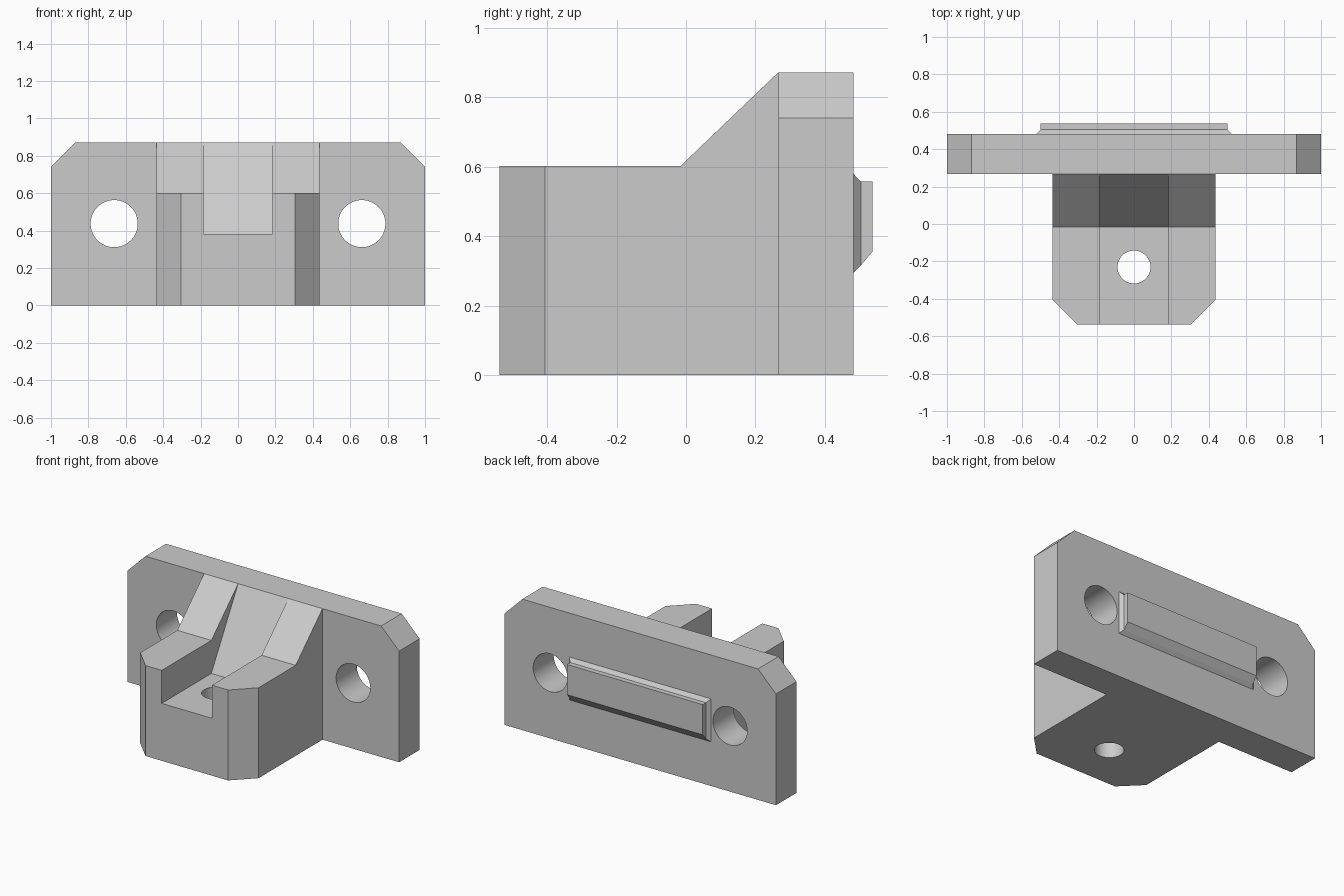
import bpy, bmesh
from mathutils import Vector

cube = bpy.data.objects.get("Cube")
if cube:
    bpy.data.objects.remove(cube, do_unlink=True)

grey = bpy.data.materials.new("light grey")
grey.use_nodes = True
grey.diffuse_color = (0.6, 0.6, 0.6, 1)
grey.node_tree.nodes["Principled BSDF"].inputs["Base Color"].default_value = (0.6, 0.6, 0.6, 1)


def finish(name, bm):
    bmesh.ops.recalc_face_normals(bm, faces=bm.faces)
    mesh = bpy.data.meshes.new(name)
    bm.to_mesh(mesh)
    bm.free()
    mesh.materials.append(grey)
    obj = bpy.data.objects.new(name, mesh)
    bpy.context.collection.objects.link(obj)
    return obj


def prism(name, outline, direction):
    """Extrude a planar outline along a direction."""
    bm = bmesh.new()
    face = bm.faces.new([bm.verts.new(p) for p in outline])
    result = bmesh.ops.extrude_face_region(bm, geom=[face], use_keep_orig=True)
    moved = [v for v in result["geom"] if isinstance(v, bmesh.types.BMVert)]
    bmesh.ops.translate(bm, verts=moved, vec=Vector(direction))
    return finish(name, bm)


def side_prism(name, profile, half_width):
    return prism(name, [(-half_width, y, z) for y, z in profile], (2 * half_width, 0, 0))


def drill(name, location, radius, along_y=False):
    bpy.ops.mesh.primitive_cylinder_add(
        vertices=64, radius=radius, depth=2, location=location,
        rotation=(1.5707963 if along_y else 0, 0, 0))
    obj = bpy.context.object
    obj.name = name
    obj.data.materials.append(grey)
    return obj


def combine(target, other, operation):
    other.hide_render = True
    mod = target.modifiers.new(operation.title(), "BOOLEAN")
    mod.operation, mod.solver, mod.object = operation, "EXACT", other
    bpy.context.view_layer.objects.active = target
    bpy.ops.object.modifier_apply(modifier=mod.name)
    bpy.data.objects.remove(other, do_unlink=True)


FRONT, PLATE_FRONT, PLATE_BACK = -0.538, 0.266, 0.482
TOP, SHELF, SLOT_FLOOR, RAMP_START = 0.872, 0.602, 0.382, -0.016
CHAMFER = 0.132

# Mounting plate with clipped upper corners
plate_outline = [(-1, 0), (1, 0), (1, TOP - CHAMFER), (1 - CHAMFER, TOP),
                 (CHAMFER - 1, TOP), (-1, TOP - CHAMFER)]
bracket = prism("bracket", [(x, PLATE_FRONT, z) for x, z in plate_outline],
                (0, PLATE_BACK - PLATE_FRONT, 0))

# Projecting block with a ramp up to the plate
inside = PLATE_FRONT + 0.1
block = side_prism("block", [(FRONT, 0), (inside, 0), (inside, TOP), (PLATE_FRONT, TOP),
                             (RAMP_START, SHELF), (FRONT, SHELF)], 0.436)
bm = bmesh.new()
bm.from_mesh(block.data)
front_corners = [e for e in bm.edges if all(v.co.y < FRONT + 0.01 for v in e.verts)
                 and abs(e.verts[0].co.x - e.verts[1].co.x) < 0.01]
bmesh.ops.bevel(bm, geom=front_corners, offset=CHAMFER, segments=1, affect="EDGES")
bm.to_mesh(block.data)
bm.free()

# Slot with its own steeper ramp
slot = side_prism("slot_cutter", [(-0.8, SLOT_FLOOR), (RAMP_START, SLOT_FLOOR),
                                  (PLATE_FRONT, TOP), (PLATE_FRONT, 1.1), (-0.8, 1.1)], 0.185)
combine(block, slot, "DIFFERENCE")
combine(bracket, block, "UNION")

# Screw holes
for x in (-0.662, 0.662):
    combine(bracket, drill("plate_hole", (x, 0.4, 0.437), 0.126, True), "DIFFERENCE")
combine(bracket, drill("slot_hole", (0, -0.23, 0), 0.088), "DIFFERENCE")

# Locating ridge on the back: flared foot, then a chamfered lower edge
bm = bmesh.new()
rings = []
for y, half, low, high in [(PLATE_BACK, 0.522, 0.294, 0.58),
                           (0.504, 0.5, 0.316, 0.557),
                           (0.538, 0.5, 0.356, 0.557)]:
    rings.append([bm.verts.new(p) for p in
                  [(-half, y, low), (half, y, low), (half, y, high), (-half, y, high)]])
for a, b in zip(rings, rings[1:]):
    for i in range(4):
        j = (i + 1) % 4
        bm.faces.new([a[i], a[j], b[j], b[i]])
bm.faces.new(rings[0])
bm.faces.new(rings[-1])
ridge = finish("back_ridge", bm)

# Smooth hole walls, crisp edges elsewhere
bpy.ops.object.select_all(action="DESELECT")
bracket.select_set(True)
bpy.context.view_layer.objects.active = bracket
bpy.ops.object.shade_smooth_by_angle(angle=0.35)
